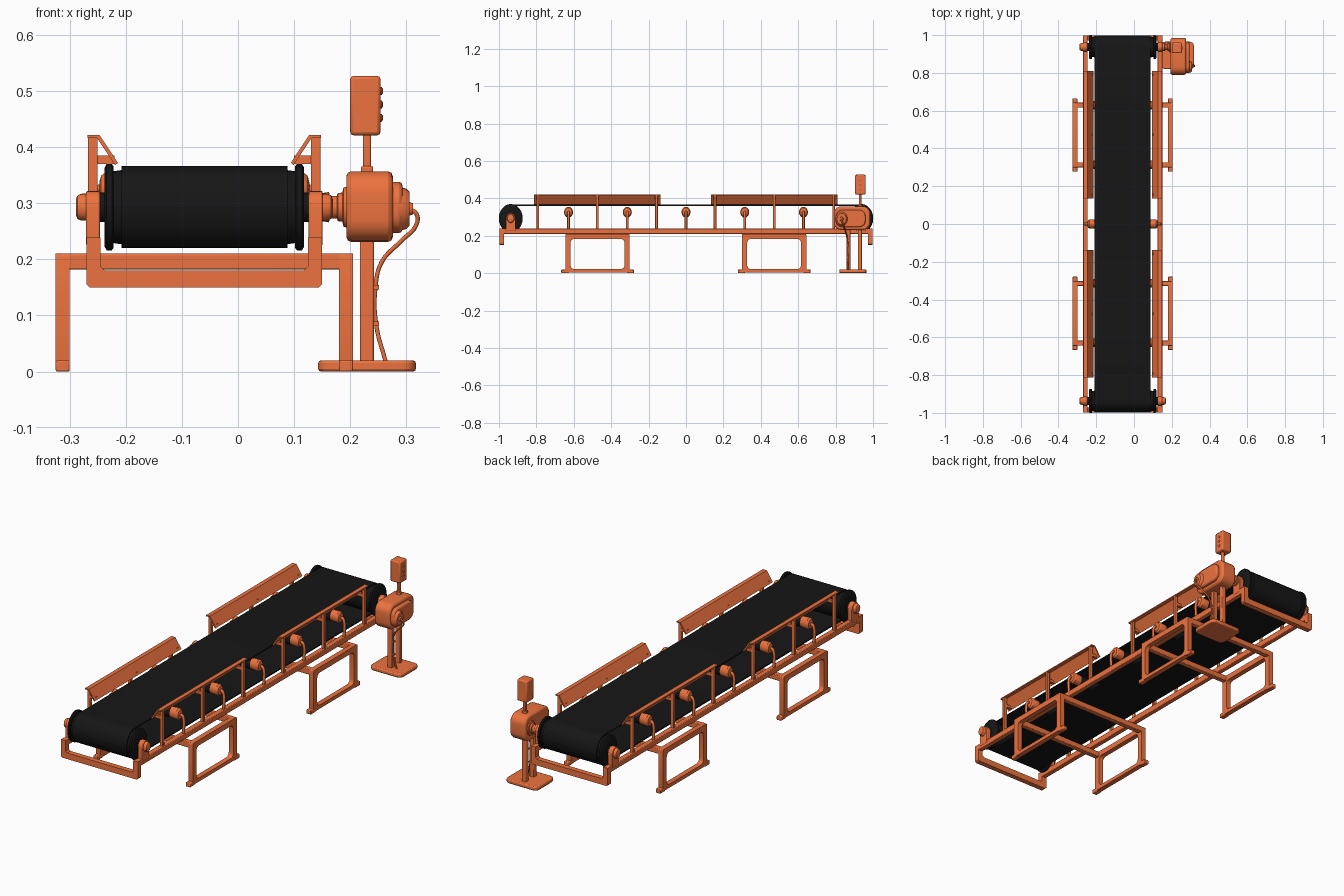
import bpy, bmesh, math
from mathutils import Vector

if "Cube" in bpy.data.objects:
    bpy.data.objects.remove(bpy.data.objects["Cube"])

CX = -0.06          # conveyor centre line
EY, EZ = 0.937, 0.293   # end roller axis


def material(name, rgb):
    m = bpy.data.materials.new(name)
    m.diffuse_color = (*rgb, 1)
    m.use_nodes = True
    m.node_tree.nodes["Principled BSDF"].inputs["Base Color"].default_value = m.diffuse_color
    return m


ORANGE = material("orange_paint", (0.85, 0.17, 0.05))
BLACK = material("black_rubber", (0.008, 0.008, 0.008))


def finish(name, bm, mat, bevel=0.0, seg=2):
    bmesh.ops.recalc_face_normals(bm, faces=bm.faces)
    me = bpy.data.meshes.new(name)
    bm.to_mesh(me)
    bm.free()
    ob = bpy.data.objects.new(name, me)
    bpy.context.collection.objects.link(ob)
    me.materials.append(mat)
    if bevel:
        b = ob.modifiers.new("bevel", "BEVEL")
        b.width, b.segments, b.limit_method = bevel, seg, "ANGLE"
        b.angle_limit = math.radians(50)
    bpy.ops.object.select_all(action="DESELECT")
    ob.select_set(True)
    bpy.context.view_layer.objects.active = ob
    bpy.ops.object.shade_smooth_by_angle(angle=math.radians(35))
    return ob


def place(axis, u, v, t):
    return {"x": (t, u, v), "y": (u, t, v), "z": (u, v, t)}[axis]


def prism(name, pts, t0, t1, axis="x", mat=ORANGE, inner=None, bevel=0.0):
    """Extrude a profile along an axis; inner gives a hole with as many points."""
    bm = bmesh.new()
    n = len(pts)
    loops = [[bm.verts.new(place(axis, u, v, t)) for u, v in p]
             for p in ([pts, inner] if inner else [pts]) for t in (t0, t1)]

    def bridge(a, b):
        for i in range(n):
            j = (i + 1) % n
            bm.faces.new((a[i], a[j], b[j], b[i]))
    bridge(loops[0], loops[1])
    if inner:
        bridge(loops[2], loops[3])
        bridge(loops[0], loops[2])
        bridge(loops[1], loops[3])
    else:
        bm.faces.new(loops[0])
        bm.faces.new(loops[1])
    return finish(name, bm, mat, bevel)


def rounded(u0, u1, v0, v1, ru, rv=None, k=5):
    """Rounded rectangle with elliptical corners."""
    rv = ru if rv is None else rv
    pts = []
    for q, (u, v) in enumerate(((u1 - ru, v1 - rv), (u0 + ru, v1 - rv),
                                (u0 + ru, v0 + rv), (u1 - ru, v0 + rv))):
        for i in range(k + 1):
            a = math.pi / 2 * (q + i / k)
            pts.append((u + ru * math.cos(a), v + rv * math.sin(a)))
    return pts


def box(name, x0, x1, y0, y1, z0, z1, bevel=0.003, mat=ORANGE):
    return prism(name, [(y0, z0), (y1, z0), (y1, z1), (y0, z1)],
                 min(x0, x1), max(x0, x1), mat=mat, bevel=bevel)


def lathe(name, prof, y, z, mat=ORANGE, n=24, sy=0.83):
    """Revolve (x, radius) points round an x axis, slightly narrowed in y."""
    bm = bmesh.new()
    rings = [[bm.verts.new((x, y + sy * r * math.cos(2 * math.pi * i / n),
                            z + r * math.sin(2 * math.pi * i / n))) for i in range(n)]
             for x, r in prof]
    for a, b in zip(rings, rings[1:]):
        for i in range(n):
            bm.faces.new((a[i], a[(i + 1) % n], b[(i + 1) % n], b[i]))
    bm.faces.new(rings[0])
    bm.faces.new(rings[-1])
    return finish(name, bm, mat)


def pipe(name, pts, r, mat=ORANGE):
    cu = bpy.data.curves.new(name, "CURVE")
    cu.dimensions = "3D"
    cu.bevel_depth, cu.bevel_resolution, cu.resolution_u = r, 2, 5
    cu.use_fill_caps = True
    sp = cu.splines.new("BEZIER")
    sp.bezier_points.add(len(pts) - 1)
    for bp, p in zip(sp.bezier_points, pts):
        bp.co = p
        bp.handle_left_type = bp.handle_right_type = "AUTO"
    cu.materials.append(mat)
    ob = bpy.data.objects.new(name, cu)
    bpy.context.collection.objects.link(ob)
    bpy.ops.object.select_all(action="DESELECT")
    ob.select_set(True)
    bpy.context.view_layer.objects.active = ob
    bpy.ops.object.convert(target="MESH")
    bpy.ops.object.shade_smooth_by_angle(angle=math.radians(50))


# belt: closed loop round both end rollers
prism("belt", rounded(-0.998, 0.998, 0.22, 0.366, 0.061, 0.073, 8), CX - 0.148, CX + 0.148,
      mat=BLACK, inner=rounded(-0.993, 0.993, 0.226, 0.36, 0.056, 0.067, 8))

# end rollers with flanges, axles, bearing brackets and caps
for end, e in (("front", -1), ("back", 1)):
    y = e * EY
    half = [(0.148, 0.066), (0.162, 0.064), (0.162, 0.073), (0.165, 0.077),
            (0.174, 0.077), (0.178, 0.07), (0.178, 0.026), (0.19, 0.026)]
    lathe(end + "_roller", [(CX - d, r) for d, r in reversed(half)] +
          [(CX + d, r) for d, r in half], y, EZ, BLACK)
    for side, s in (("left", -1), ("right", 1)):
        arch = [(y - 0.026, 0.225), (y + 0.026, 0.225)] + \
               [(y + 0.026 * math.cos(math.pi * i / 10), EZ + 0.029 * math.sin(math.pi * i / 10))
                for i in range(11)]
        prism(f"{end}_{side}_bearing_bracket", arch, CX + s * 0.186, CX + s * 0.211, bevel=0.003)
        lathe(f"{end}_{side}_bearing_cap",
              [(CX + s * d, r) for d, r in ((0.18, 0.024), (0.219, 0.024), (0.226, 0.021), (0.229, 0.014))],
              y, EZ)
    # end crossbar dropping below the rails
    ya, yb = sorted((e * 0.972, e * 0.998))
    prism(end + "_frame_end", [(CX - 0.21, 0.239), (CX - 0.21, 0.156), (CX - 0.204, 0.15),
                               (CX + 0.204, 0.15), (CX + 0.21, 0.156), (CX + 0.21, 0.239),
                               (CX + 0.185, 0.239), (CX + 0.185, 0.188), (CX + 0.177, 0.18),
                               (CX - 0.177, 0.18), (CX - 0.185, 0.188), (CX - 0.185, 0.239)],
          ya, yb, "y")

# side rails, guards and idlers
for side, s in (("left", -1), ("right", 1)):
    box(side + "_rail", CX + s * 0.185, CX + s * 0.21, -0.998, 0.998, 0.21, 0.239)
    for end, c in (("front", -0.475), ("back", 0.472)):
        prof = [(0.208, 0.422), (0.187, 0.422), (0.154, 0.372), (0.159, 0.368),
                (0.191, 0.416), (0.208, 0.416)]
        prism(f"{side}_{end}_guard_plate", [(CX + s * d, z) for d, z in prof],
              c - 0.338, c + 0.338, "y")
        for i in (-1, 0, 1):
            y = c + i * 0.317
            box(f"{side}_{end}_guard_post", CX + s * 0.19, CX + s * 0.207,
                y - 0.007, y + 0.007, 0.23, 0.418, 0.002)
            box(f"{side}_{end}_guard_bracket", CX + s * 0.16, CX + s * 0.195,
                y - 0.006, y + 0.006, 0.37, 0.385, 0.0)
    for i in range(-2, 3):
        y = i * 0.314
        lathe(f"{side}_idler_hub", [(CX + s * d, r) for d, r in
              ((0.14, 0.027), (0.176, 0.029), (0.184, 0.023), (0.187, 0.012))], y, 0.326, n=16)
        pipe(f"{side}_idler_arm", [(CX + s * d, y, z) for d, z in
             ((0.182, 0.326), (0.192, 0.325), (0.2, 0.315), (0.201, 0.23))], 0.007)
for i in range(-2, 3):
    lathe("idler_roller", [(CX - 0.15, 0.027), (CX + 0.15, 0.027)], i * 0.314, 0.326, BLACK, 16)

# leg frames: side loops, feet and crossbeams
for end, c in (("front", -0.473), ("back", 0.471)):
    for side, s in (("left", -1), ("right", 1)):
        xa, xb = sorted((CX + s * 0.24, CX + s * 0.265))
        prism(f"{end}_{side}_leg_loop", rounded(c - 0.172, c + 0.172, 0.004, 0.21, 0.006, k=4),
              xa, xb, inner=rounded(c - 0.144, c + 0.144, 0.022, 0.183, 0.02, k=4))
        for k in (-1, 1):
            y = c + k * 0.175
            box(f"{end}_{side}_foot", xa, xb, y - 0.019, y + 0.019, 0, 0.02)
    for k in (-1, 1):
        y = c + k * 0.158
        box(end + "_crossbeam", CX - 0.258, CX + 0.258, y - 0.013, y + 0.013, 0.182, 0.21)

# drive motor beside the back roller
prism("motor_body", rounded(0.79, 0.985, 0.231, 0.357, 0.04), 0.193, 0.276, bevel=0.009)
prism("motor_cover", rounded(0.8, 0.96, 0.247, 0.338, 0.035), 0.27, 0.293, bevel=0.006)
lathe("motor_end_cap", [(0.285, 0.04), (0.3, 0.036), (0.306, 0.03), (0.306, 0.012), (0.312, 0.01)],
      0.832, 0.29)
lathe("drive_shaft", [(0.15, 0.025), (0.162, 0.027), (0.164, 0.02), (0.176, 0.02), (0.178, 0.025),
                      (0.186, 0.026), (0.188, 0.035), (0.2, 0.038)], EY, EZ)

# motor stand
prism("stand_base", rounded(0.143, 0.317, 0.82, 0.965, 0.022, k=3), 0, 0.02, "z", bevel=0.005)
for y in (0.868, 0.93):
    box("stand_post", 0.217, 0.242, y - 0.011, y + 0.011, 0.015, 0.24)
pipe("power_cable", [(0.305, 0.832, 0.29), (0.318, 0.834, 0.281), (0.318, 0.84, 0.262),
                     (0.29, 0.85, 0.232), (0.256, 0.86, 0.195), (0.245, 0.865, 0.15),
                     (0.246, 0.865, 0.085), (0.263, 0.865, 0.018)], 0.004)
for z in (0.15, 0.085):
    box("cable_clip", 0.238, 0.251, 0.858, 0.872, z - 0.004, z + 0.004, 0.0)

# control box on a short pole
box("control_pole", 0.223, 0.237, 0.924, 0.938, 0.35, 0.43, 0.003)
box("control_pole_collar", 0.219, 0.241, 0.92, 0.942, 0.35, 0.366, 0.003)
box("control_box", 0.2, 0.254, 0.904, 0.96, 0.421, 0.527, 0.006)
for z in (0.5, 0.476, 0.452):
    lathe("control_button", [(0.25, 0.007), (0.256, 0.007), (0.258, 0.004)], 0.932, z, n=12, sy=1)
